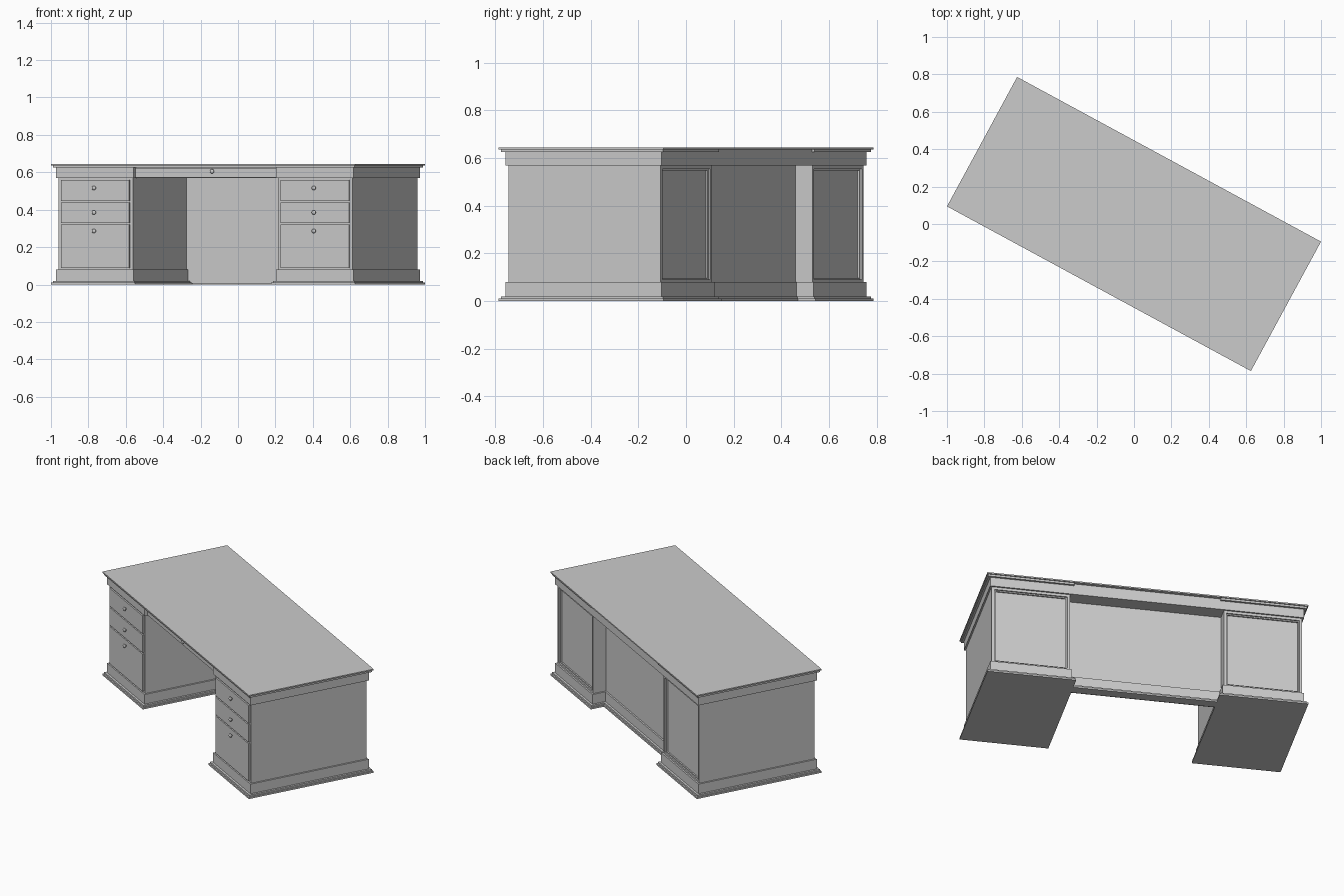
import bpy, bmesh, math
from mathutils import Matrix, Vector

if "Cube" in bpy.data.objects:
    bpy.data.objects.remove(bpy.data.objects["Cube"])

ANGLE = math.radians(-28.45)      # the desk stands turned about z
HALF_W, HALF_D, HEIGHT = 0.924, 0.3935, 0.645
BODY_IN = 0.03                    # body set back from the top's edge
BU, BV, INNER = HALF_W - BODY_IN, HALF_D - BODY_IN, 0.443
FRIEZE_Z0, FRIEZE_Z1, LIP_Z1 = 0.57, 0.625, 0.637

grey = bpy.data.materials.new("light grey")
grey.diffuse_color = (0.6, 0.6, 0.6, 1)
grey.use_nodes = True
grey.node_tree.nodes["Principled BSDF"].inputs["Base Color"].default_value = grey.diffuse_color


def finish(name, bm):
    """Turn a bmesh into a named object, rotated with the desk."""
    bmesh.ops.recalc_face_normals(bm, faces=bm.faces)
    mesh = bpy.data.meshes.new(name)
    bm.to_mesh(mesh)
    bm.free()
    mesh.materials.append(grey)
    ob = bpy.data.objects.new(name, mesh)
    ob.rotation_euler.z = ANGLE
    bpy.context.collection.objects.link(ob)
    return ob


def add_box(bm, u0, u1, v0, v1, z0, z1):
    size = Matrix.Diagonal((u1 - u0, v1 - v0, z1 - z0, 1))
    mid = Matrix.Translation(((u0 + u1) / 2, (v0 + v1) / 2, (z0 + z1) / 2))
    return bmesh.ops.create_cube(bm, size=1, matrix=mid @ size)["verts"]


def box(name, *bounds):
    bm = bmesh.new()
    add_box(bm, *bounds)
    return finish(name, bm)


def span(side, a, b):
    """Width range on the left (-1) or right (1) half."""
    return (a, b) if side > 0 else (-b, -a)


def knob(name, u, v, z):
    """Round pull: short stem and flattened ball."""
    bm = bmesh.new()
    turn = Matrix.Rotation(math.pi / 2, 4, "X")
    bmesh.ops.create_cone(bm, cap_ends=True, segments=12, radius1=0.006, radius2=0.006,
                          depth=0.01, matrix=Matrix.Translation((u, v - 0.005, z)) @ turn)
    bmesh.ops.create_uvsphere(bm, u_segments=14, v_segments=8, radius=0.012,
                              matrix=Matrix.Translation((u, v - 0.011, z)) @ turn
                              @ Matrix.Diagonal((1, 1, 0.6, 1)))
    for f in bm.faces:
        f.smooth = True
    return finish(name, bm)


def inset(bm, face, width, depth):
    bmesh.ops.inset_region(bm, faces=[face], thickness=width, depth=0)
    if depth:
        ret = bmesh.ops.extrude_discrete_faces(bm, faces=[face])
        face = ret["faces"][0]
        bmesh.ops.translate(bm, verts=face.verts, vec=Vector((0, depth, 0)))
    return face


# Plinth tiers: (outward growth, bottom, top)
TIERS = [(0.03, 0, 0.01), (0.0225, 0.01, 0.02), (0.0095, 0.02, 0.08)]
DRAWERS = [(0.447, 0.559, 0.516), (0.329, 0.439, 0.385), (0.088, 0.321, 0.286)]

for side, label in ((-1, "left"), (1, "right")):
    # Pedestal body with a framed, recessed panel in its back
    u0, u1 = span(side, INNER, BU)
    bm = bmesh.new()
    add_box(bm, u0, u1, -BV, BV, 0.075, FRIEZE_Z0)
    bm.faces.ensure_lookup_table()
    bmesh.ops.recalc_face_normals(bm, faces=bm.faces)
    back = max(bm.faces, key=lambda f: f.calc_center_median().y)
    back = inset(bm, back, 0.022, -0.008)
    back = inset(bm, back, 0.010, -0.008)
    finish(label + "_pedestal", bm)

    # Stepped plinth around the pedestal
    for i, (g, z0, z1) in enumerate(TIERS):
        a, b = span(side, INNER - g, BU + g)
        box(f"{label}_plinth_{i + 1}", a, b, -BV - g, BV + g, z0, z1)

    # Three drawers with knobs
    for i, (z0, z1, kz) in enumerate(DRAWERS):
        a, b = span(side, INNER + 0.018, BU - 0.018)
        box(f"{label}_drawer_{i + 1}", a, b, -BV - 0.009, -BV + 0.005, z0, z1)
        knob(f"{label}_drawer_knob_{i + 1}", (a + b) / 2, -BV - 0.009, kz)

    # Frieze block and lip moulding above the pedestal
    a, b = span(side, INNER - 0.01, BU + 0.0095)
    box(label + "_frieze", a, b, -BV - 0.0095, BV + 0.0095, FRIEZE_Z0, FRIEZE_Z1)
    a, b = span(side, INNER - 0.022, BU + 0.0225)
    box(label + "_lip", a, b, -BV - 0.0225, BV + 0.0225, FRIEZE_Z1, LIP_Z1)

# Rails and apron between the pedestals
MID = INNER - 0.01
box("centre_apron", -MID, MID, -BV + 0.02, BV + 0.0095, FRIEZE_Z0, FRIEZE_Z1)
box("centre_lip", -INNER + 0.022, INNER - 0.022, -BV - 0.0225, BV + 0.0095,
    FRIEZE_Z1, LIP_Z1)

# Centre drawer, slightly set back, with its knob
box("centre_drawer", -MID + 0.003, MID - 0.003, -BV + 0.008, -BV + 0.03,
    FRIEZE_Z0 + 0.002, FRIEZE_Z1 - 0.003)
knob("centre_drawer_knob", 0.04, -BV + 0.008, 0.605)

# Modesty panel with a stepped plinth along its back
PANEL_BACK = 0.282
box("modesty_panel", -INNER, INNER, 0.24, PANEL_BACK, 0.005, FRIEZE_Z0)
for i, (g, z0, z1) in enumerate(TIERS):
    box(f"panel_plinth_{i + 1}", -INNER, INNER, 0.25, PANEL_BACK + g, z0, z1)

# Table top
box("table_top", -HALF_W, HALF_W, -HALF_D, HALF_D, LIP_Z1, HEIGHT)
